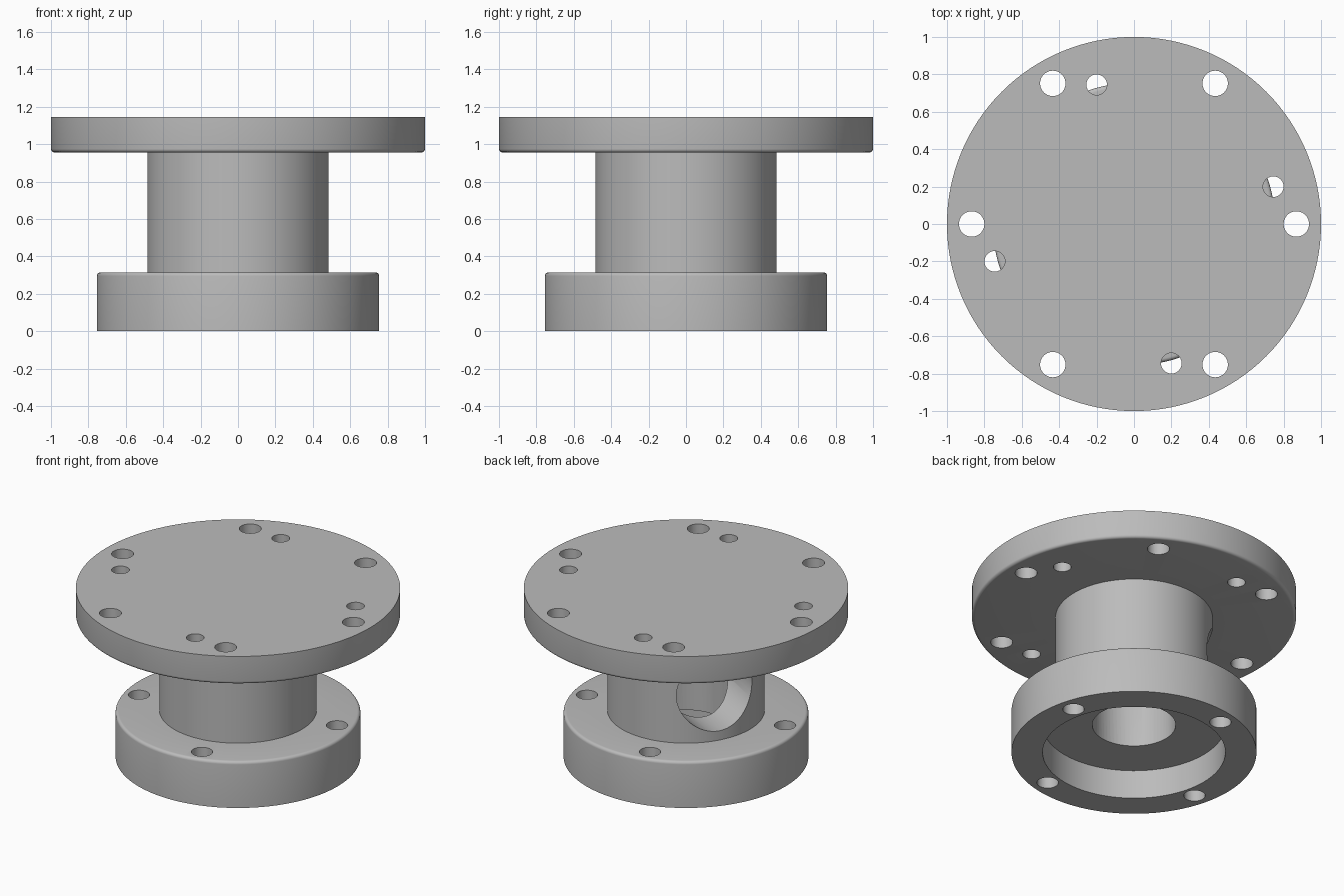
import bpy
import bmesh
from math import radians, cos, sin, pi
from mathutils import Matrix, Vector

cube = bpy.data.objects.get("Cube")
if cube:
    bpy.data.objects.remove(cube, do_unlink=True)

SEGMENTS = 128
PLATE_R, NECK_R, BASE_R, RECESS_R, BORE_R = 1.0, 0.485, 0.755, 0.563, 0.257
BASE_TOP, PLATE_BOTTOM, PLATE_TOP = 0.315, 0.955, 1.145
RECESS_TOP, PORT_Z, FILLET = 0.195, 0.635, 0.02

metal = bpy.data.materials.new("grey_metal")
metal.use_nodes = True
colour = (0.5, 0.5, 0.5, 1)
metal.diffuse_color = colour
metal.node_tree.nodes["Principled BSDF"].inputs["Base Color"].default_value = colour


def make_object(name, bm):
    mesh = bpy.data.meshes.new(name)
    bm.to_mesh(mesh)
    bm.free()
    obj = bpy.data.objects.new(name, mesh)
    bpy.context.collection.objects.link(obj)
    return obj


def fillet(radius, z, start):
    """Quarter-round edge, swept anticlockwise from the start angle."""
    angles = [radians(start) + pi / 2 * i / 5 for i in range(6)]
    return [(radius + FILLET * cos(a), z + FILLET * sin(a)) for a in angles]


def lathe(name, profile):
    bm = bmesh.new()
    verts = [bm.verts.new((r, 0, z)) for r, z in profile]
    edges = [bm.edges.new(pair) for pair in zip(verts, verts[1:])]
    bmesh.ops.spin(bm, geom=verts + edges, cent=(0, 0, 0), axis=(0, 0, 1),
                   angle=2 * pi, steps=SEGMENTS, use_duplicate=False)
    bmesh.ops.remove_doubles(bm, verts=bm.verts, dist=0.0001)
    bmesh.ops.recalc_face_normals(bm, faces=bm.faces)
    return make_object(name, bm)


def drill(body, radius, start, end, segments=40):
    """Cut a round hole between two points."""
    start, end = Vector(start), Vector(end)
    axis = end - start
    turn = axis.to_track_quat('Z', 'Y').to_matrix().to_4x4()
    bm = bmesh.new()
    bmesh.ops.create_cone(bm, cap_ends=True, segments=segments,
                          radius1=radius, radius2=radius, depth=axis.length,
                          matrix=Matrix.Translation((start + end) / 2) @ turn)
    cutter = make_object("hole_cutter", bm)
    cutter.hide_render = True
    mod = body.modifiers.new("hole", 'BOOLEAN')
    mod.operation = 'DIFFERENCE'
    mod.solver = 'EXACT'
    mod.object = cutter
    bpy.ops.object.modifier_apply(modifier=mod.name)
    bpy.data.objects.remove(cutter, do_unlink=True)


def bolt_circle(body, count, offset, circle, radius, bottom, top):
    for i in range(count):
        a = radians(offset) + 2 * pi * i / count
        x, y = circle * cos(a), circle * sin(a)
        drill(body, radius, (x, y, bottom), (x, y, top))


# Turned body: recessed base flange, neck and wide top plate
profile = [(0, RECESS_TOP), (RECESS_R, RECESS_TOP), (RECESS_R, 0), (BASE_R, 0)]
profile += fillet(BASE_R - FILLET, BASE_TOP - FILLET, 0)
profile += [(NECK_R, BASE_TOP), (NECK_R, PLATE_BOTTOM)]
profile += fillet(PLATE_R - FILLET, PLATE_BOTTOM + FILLET, -90)
profile += [(PLATE_R, PLATE_TOP), (0, PLATE_TOP)]
body = lathe("flanged_elbow_body", profile)
body.data.materials.append(metal)
bpy.ops.object.select_all(action='DESELECT')
body.select_set(True)
bpy.context.view_layer.objects.active = body

# Bore rising from the recess, meeting the side port in the neck
drill(body, BORE_R, (0, 0, 0.1), (0, 0, PORT_Z + BORE_R), 64)
port = radians(150)
drill(body, BORE_R, (0, 0, PORT_Z), (0.7 * cos(port), 0.7 * sin(port), PORT_Z), 64)

# Bolt holes in the top plate and the base flange
bolt_circle(body, 6, 0, 0.868, 0.068, 0.9, 1.2)
bolt_circle(body, 4, 15, 0.771, 0.055, 0.9, 1.2)
bolt_circle(body, 4, 15, 0.65, 0.066, -0.05, 0.4)

bpy.ops.object.shade_smooth_by_angle(angle=radians(30))
